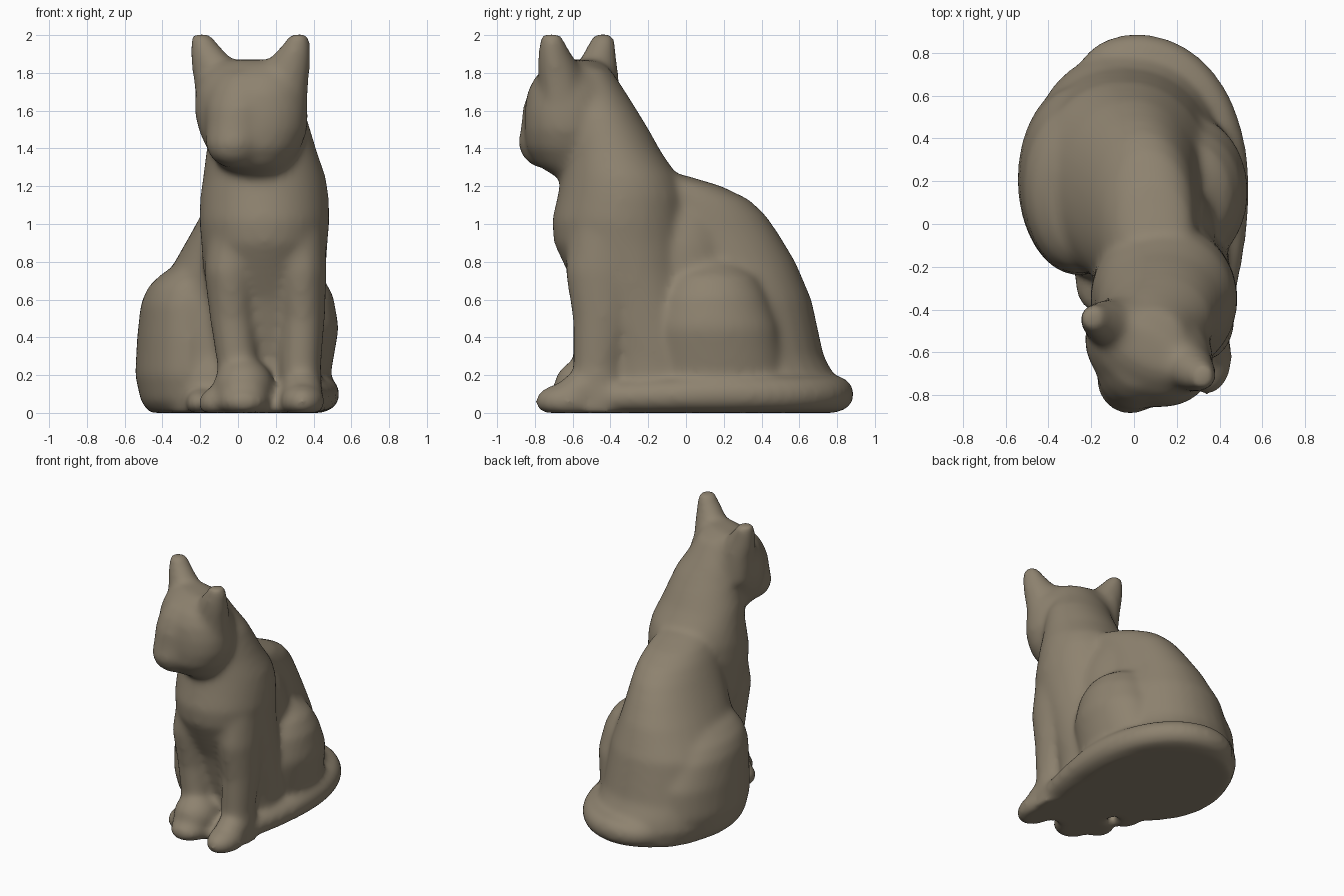
import bpy, bmesh, math
from mathutils import Vector, Matrix

fur = bpy.data.materials.new("warm grey brown")
fur.diffuse_color = (0.27, 0.225, 0.16, 1)
parts = []


def finish(name, bm):
    """Flatten at the ground and keep the part for merging."""
    for v in bm.verts:
        v.co.z = max(v.co.z, 0.0)
    bmesh.ops.recalc_face_normals(bm, faces=bm.faces)
    me = bpy.data.meshes.new(name)
    bm.to_mesh(me)
    bm.free()
    ob = bpy.data.objects.new(name, me)
    bpy.context.collection.objects.link(ob)
    parts.append(ob)


def ball(name, c, r, rot=0.0):
    bm = bmesh.new()
    bmesh.ops.create_uvsphere(bm, u_segments=32, v_segments=20, radius=1)
    bm.transform(Matrix.Translation(c) @ Matrix.Rotation(rot, 4, 'Z') @ Matrix.Diagonal((*r, 1)))
    finish(name, bm)


def loft(name, rings, rot=0.0, power=1.0, n=32):
    """Stack of level ovals: (z, x centre, y centre, x radius, y radius)."""
    bm = bmesh.new()
    loops = []
    turn = Matrix.Rotation(rot, 3, 'Z')
    for z, cx, cy, rx, ry in rings:
        loop = []
        for i in range(n):
            a = math.tau * i / n
            c, s = math.cos(a), math.sin(a)
            p = Vector((rx * math.copysign(abs(c) ** power, c),
                        ry * math.copysign(abs(s) ** power, s), 0))
            loop.append(bm.verts.new(turn @ p + Vector((cx, cy, z))))
        loops.append(loop)
    for a, b in zip(loops, loops[1:]):
        for i in range(n):
            j = (i + 1) % n
            bm.faces.new((a[i], a[j], b[j], b[i]))
    bm.faces.new(loops[0][::-1])
    bm.faces.new(loops[-1])
    finish(name, bm)


# Chest, shoulders and neck
loft("chest", [
    (0.00, 0.16, -0.15, 0.27, 0.30), (0.30, 0.16, -0.17, 0.28, 0.31),
    (0.60, 0.155, -0.25, 0.30, 0.31), (0.75, 0.14, -0.30, 0.325, 0.33),
    (0.90, 0.14, -0.34, 0.335, 0.36), (1.02, 0.14, -0.35, 0.345, 0.36),
    (1.15, 0.14, -0.34, 0.34, 0.34), (1.25, 0.14, -0.35, 0.325, 0.31),
    (1.38, 0.125, -0.39, 0.295, 0.26), (1.48, 0.12, -0.42, 0.27, 0.235),
    (1.58, 0.11, -0.45, 0.25, 0.205), (1.70, 0.07, -0.49, 0.22, 0.17),
    (1.82, 0.07, -0.54, 0.17, 0.14)])
ball("waist", (0.10, -0.05, 0.75), (0.28, 0.33, 0.47))

# Back and rump, leaning towards the shoulders
loft("rump", [
    (0.00, -0.04, 0.25, 0.42, 0.54), (0.12, -0.04, 0.26, 0.46, 0.55),
    (0.20, -0.04, 0.25, 0.46, 0.535), (0.30, -0.05, 0.24, 0.45, 0.49),
    (0.60, -0.045, 0.20, 0.41, 0.465), (0.80, -0.01, 0.14, 0.325, 0.44),
    (0.95, 0.025, 0.08, 0.275, 0.41), (1.05, 0.05, 0.035, 0.245, 0.385),
    (1.13, 0.07, -0.02, 0.22, 0.355), (1.20, 0.09, -0.08, 0.19, 0.27),
    (1.26, 0.11, -0.16, 0.14, 0.15)], power=0.95)

# Haunches and the hind paw
loft("left_haunch", [
    (0.00, -0.25, 0.22, 0.22, 0.36), (0.06, -0.26, 0.21, 0.255, 0.41),
    (0.20, -0.26, 0.21, 0.285, 0.45), (0.40, -0.26, 0.20, 0.275, 0.44),
    (0.58, -0.26, 0.16, 0.255, 0.39), (0.67, -0.25, 0.13, 0.225, 0.34),
    (0.74, -0.23, 0.11, 0.17, 0.28), (0.79, -0.20, 0.10, 0.10, 0.18)])
loft("right_haunch", [
    (0.00, 0.26, 0.17, 0.19, 0.35), (0.25, 0.27, 0.17, 0.23, 0.35),
    (0.45, 0.285, 0.15, 0.25, 0.34), (0.62, 0.27, 0.14, 0.235, 0.29),
    (0.72, 0.25, 0.14, 0.20, 0.24), (0.79, 0.22, 0.14, 0.13, 0.15)])
ball("hind_paw", (-0.19, -0.25, 0.05), (0.09, 0.16, 0.08))

# Front legs and paws
loft("left_leg", [
    (0.00, 0.00, -0.48, 0.11, 0.12), (0.25, 0.00, -0.48, 0.11, 0.12),
    (0.50, -0.03, -0.46, 0.12, 0.14), (0.75, -0.04, -0.46, 0.14, 0.18),
    (1.00, 0.00, -0.42, 0.16, 0.20)])
loft("right_leg", [
    (0.00, 0.34, -0.47, 0.11, 0.13), (0.25, 0.33, -0.47, 0.11, 0.13),
    (0.50, 0.34, -0.44, 0.12, 0.16), (0.75, 0.33, -0.44, 0.14, 0.20),
    (1.00, 0.30, -0.42, 0.16, 0.20)])
ball("left_paw_top", (0.03, -0.53, 0.14), (0.16, 0.17, 0.15))
ball("left_paw", (0.03, -0.60, 0.06), (0.14, 0.16, 0.09))
ball("left_paw_side", (-0.11, -0.50, 0.05), (0.10, 0.12, 0.09))
ball("right_paw", (0.34, -0.62, 0.06), (0.12, 0.18, 0.10))
ball("right_paw_top", (0.34, -0.55, 0.12), (0.11, 0.13, 0.10))
ball("base_front", (0.17, -0.40, 0.02), (0.24, 0.22, 0.14))

# Head turned to the side, built around its own forward axis
TURN = -0.49
HEAD = Matrix.Translation((0.08, -0.55, 0)) @ Matrix.Rotation(TURN, 4, 'Z')


def head_loft(name, rings, power=1.0):
    placed = []
    for z, x, y, rx, ry in rings:
        p = HEAD @ Vector((x, y, z))
        placed.append((z, p.x, p.y, rx, ry))
    loft(name, placed, TURN, power)


head_loft("head", [
    (1.25, 0.04, 0.00, 0.12, 0.12), (1.31, 0.03, -0.04, 0.19, 0.19),
    (1.40, 0.03, -0.05, 0.255, 0.23), (1.50, 0.02, -0.04, 0.30, 0.25),
    (1.60, 0.01, -0.04, 0.315, 0.25), (1.70, 0.005, -0.04, 0.305, 0.235),
    (1.78, 0, -0.04, 0.28, 0.19), (1.84, 0, -0.03, 0.23, 0.13),
    (1.87, 0, -0.03, 0.17, 0.07)])
head_loft("muzzle", [
    (1.30, 0.01, -0.17, 0.08, 0.10), (1.35, 0, -0.19, 0.13, 0.15),
    (1.42, 0, -0.20, 0.16, 0.165), (1.52, 0, -0.18, 0.165, 0.165),
    (1.62, 0, -0.15, 0.185, 0.18), (1.72, 0, -0.11, 0.18, 0.18),
    (1.80, 0, -0.08, 0.14, 0.15)])
for side, word in ((-1, "left"), (1, "right")):
    head_loft(word + "_ear", [
        (1.55, side * 0.19, -0.01, 0.12, 0.12), (1.74, side * 0.19, -0.02, 0.14, 0.12),
        (1.83, side * 0.21, -0.025, 0.135, 0.105), (1.90, side * 0.25, -0.03, 0.10, 0.085),
        (1.96, side * 0.28, -0.03, 0.07, 0.07), (2.005, side * 0.295, -0.03, 0.05, 0.055)])

# Tail wrapped round the base
cu = bpy.data.curves.new("tail", 'CURVE')
cu.dimensions = '3D'
cu.bevel_depth = 1.0
cu.bevel_resolution = 5
cu.use_fill_caps = True
sp = cu.splines.new('NURBS')
path = [(-0.28, 0.50, 0.07), (-0.21, 0.72, 0.09), (-0.03, 0.81, 0.1), (0.19, 0.765, 0.1),
        (0.35, 0.6, 0.1), (0.43, 0.38, 0.1), (0.45, 0.15, 0.1), (0.435, -0.1, 0.09),
        (0.40, -0.3, 0.085), (0.36, -0.5, 0.08)]
sp.points.add(len(path) - 1)
for q, co in zip(sp.points, path):
    q.co = (*co, 1)
    q.radius = co[2] * 0.96
sp.use_endpoint_u = True
sp.order_u = 3
tail = bpy.data.objects.new("tail_curve", cu)
bpy.context.collection.objects.link(tail)
bpy.context.view_layer.update()
ev = tail.evaluated_get(bpy.context.evaluated_depsgraph_get())
bm = bmesh.new()
bm.from_mesh(ev.to_mesh())
bpy.data.objects.remove(tail)
bmesh.ops.remove_doubles(bm, verts=bm.verts, dist=0.0005)
finish("tail", bm)

# Merge the parts into one smooth sculpted figure
for ob in parts:
    ob.select_set(True)
cat = parts[0]
bpy.context.view_layer.objects.active = cat
bpy.ops.object.join()
cat.name = "sitting_cat"
cat.data.materials.clear()
cat.data.materials.append(fur)
rm = cat.modifiers.new("merge", 'REMESH')
rm.mode = 'VOXEL'
rm.voxel_size = 0.02
rm.use_smooth_shade = True
sm = cat.modifiers.new("soften", 'SMOOTH')
sm.factor = 0.5
sm.iterations = 18
